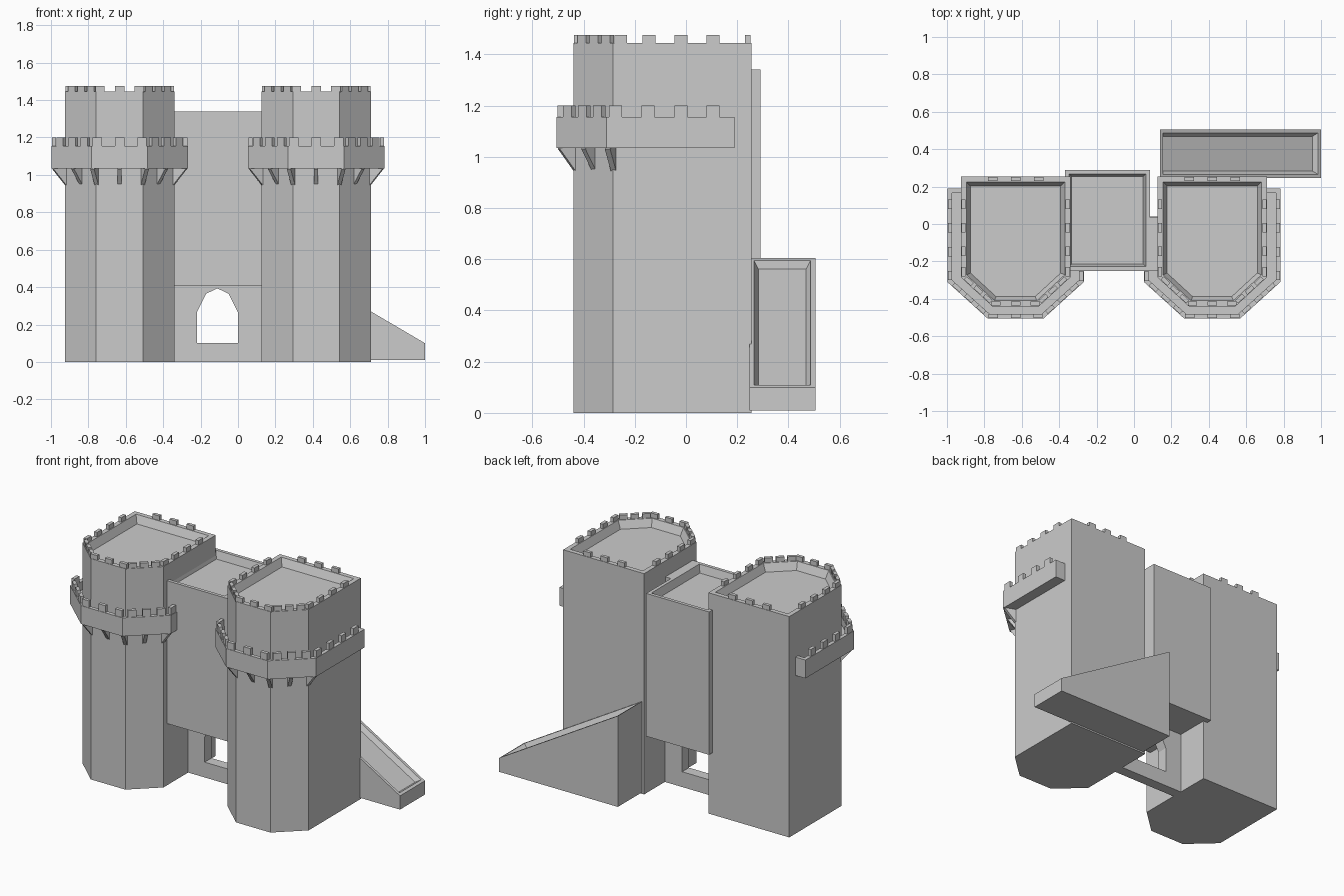
import bpy, bmesh
from mathutils import Vector

if "Cube" in bpy.data.objects:
    bpy.data.objects.remove(bpy.data.objects["Cube"])

def prism(name, base, push, recess=None):
    """Sweep a flat polygon along push; recess = (rim, slope, depth) sinks the upward face."""
    bm = bmesh.new()
    f = bm.faces.new([bm.verts.new(p) for p in base])
    ext = bmesh.ops.extrude_face_region(bm, geom=[f], use_keep_orig=True)
    bmesh.ops.translate(bm, vec=push, verts=[v for v in ext['geom'] if isinstance(v, bmesh.types.BMVert)])
    bmesh.ops.recalc_face_normals(bm, faces=bm.faces[:])
    bm.normal_update()
    if recess:
        rim, slope, depth = recess
        top = max(bm.faces, key=lambda q: q.normal.z)
        bmesh.ops.inset_region(bm, faces=[top], thickness=rim, use_even_offset=True)
        bmesh.ops.inset_region(bm, faces=[top], thickness=slope, depth=-depth, use_even_offset=True)
    me = bpy.data.meshes.new(name)
    bm.to_mesh(me)
    bm.free()
    ob = bpy.data.objects.new(name, me)
    bpy.context.collection.objects.link(ob)
    return ob

def upright(name, pts, z0, z1, recess=None):
    return prism(name, [(x, y, z0) for x, y in pts], (0, 0, z1 - z0), recess)

def box(name, x0, x1, y0, y1, z0, z1, recess=None):
    return upright(name, [(x0, y0), (x1, y0), (x1, y1), (x0, y1)], z0, z1, recess)

def merlon(name, a, b, t, centre, z0, z1, width=0.05, thick=0.022):
    """Small block on edge a-b at fraction t, set just inside the edge."""
    a, b, c = Vector(a), Vector(b), Vector(centre)
    d = (b - a).normalized()
    n = Vector((-d.y, d.x))
    if n.dot(c - a) < 0:
        n = -n
    p = a.lerp(b, t) + n * 0.003
    h = d * width / 2
    upright(name, [p - h, p + h, p + h + n * thick, p - h + n * thick], z0, z1)

def bracket(name, a, b):
    """Triangular corbel from wall point a out to ledge point b."""
    a, b = Vector(a), Vector(b)
    d = (b - a).normalized()
    s = Vector((-d.y, d.x)) * 0.011
    a, b = a - d * 0.005 - s, b - d * 0.01 - s
    prism(name, [(a.x, a.y, 0.945), (b.x, b.y, 1.03), (b.x, b.y, 1.04), (a.x, a.y, 1.04)],
          (2 * s.x, 2 * s.y, 0))

def tower(side, cx, s):
    # s = -1: left tower, +1: right tower; local +x is the outer side
    P = lambda pts: [(cx + s * x, y) for x, y in pts]
    mid = (cx, -0.05)
    body = P([(.293, .255), (.293, -.285), (.125, -.44), (-.125, -.44), (-.293, -.285), (-.293, .255)])
    upright(side + "_tower", body, 0, 1.445, (0.03, 0.022, 0.05))
    # merlons on the roof edge, edge by edge
    side_t = [(.255 - y) / .54 for y in (.105, -.02, -.145, -.255)]
    fr = [side_t, (.2, .5, .8), (.08, .5, .92), (.2, .5, .8), [1 - t for t in side_t], (.29, .5, .71)]
    for i, ts in enumerate(fr):
        for t in ts:
            merlon(side + "_roof_merlon", body[i], body[(i + 1) % 6], t, mid, 1.44, 1.475)
    # projecting gallery: floor, parapet, end wall
    outer = P([(.365, .19), (.365, -.31), (.15, -.505), (-.15, -.505), (-.365, -.31), (-.365, -.25)])
    inner = P([(.285, .19), (.285, -.283), (.122, -.433), (-.122, -.433), (-.285, -.283), (-.285, -.25)])
    lip = P([(.34, .19), (.34, -.299), (.14, -.48), (-.14, -.48), (-.34, -.299), (-.34, -.25)])
    upright(side + "_gallery_floor", outer + inner[::-1], 1.035, 1.10)
    upright(side + "_gallery_parapet", outer + lip[::-1], 1.095, 1.155)
    upright(side + "_gallery_end", P([(.285, .165), (.345, .165), (.345, .19), (.285, .19)]), 1.095, 1.155)
    side_t = [(.19 - y) / .50 for y in (.105, -.02, -.148, -.275)]
    for i, ts in enumerate([side_t, (.2, .5, .8), (.1, .5, .9), (.2, .5, .8), (.5,)]):
        for t in ts:
            merlon(side + "_gallery_merlon", outer[i], outer[i + 1], t, mid, 1.15, 1.20)
    # brackets at the corners and middles of the front faces
    for i in range(1, 5):
        bracket(side + "_bracket", body[i], outer[i])
        if i < 4:
            m = lambda q: Vector(q[i]).lerp(Vector(q[i + 1]), .5)
            bracket(side + "_bracket", m(body), m(outer))

tower("left", -0.633, -1)
tower("right", 0.418, 1)

# block over the gate, with its narrow filler beside the right tower
box("gatehouse_block", -0.37, 0.085, -0.25, 0.29, 0.405, 1.34, (0.022, 0.014, 0.05))
box("gatehouse_filler", 0.085, 0.125, -0.25, 0.035, 0.405, 1.34)

# gate wall with pointed arch opening and sill
arch = [(-.345, .1), (-.345, .405), (.125, .405), (.125, .1), (0, .1), (0, .265), (-.05, .365),
        (-.11, .393), (-.17, .365), (-.22, .265), (-.22, .1)]
prism("gate_wall", [(x, -0.03, z) for x, z in arch], (0, 0.07, 0))
box("gate_sill", -0.345, 0.125, -0.03, 0.04, 0, 0.1)

# ramp behind the right tower
prism("ramp", [(.14, .247, .01), (1, .247, .01), (1, .247, .10), (.14, .247, .605)],
      (0, 0.258, 0), (0.018, 0.018, 0.03))
